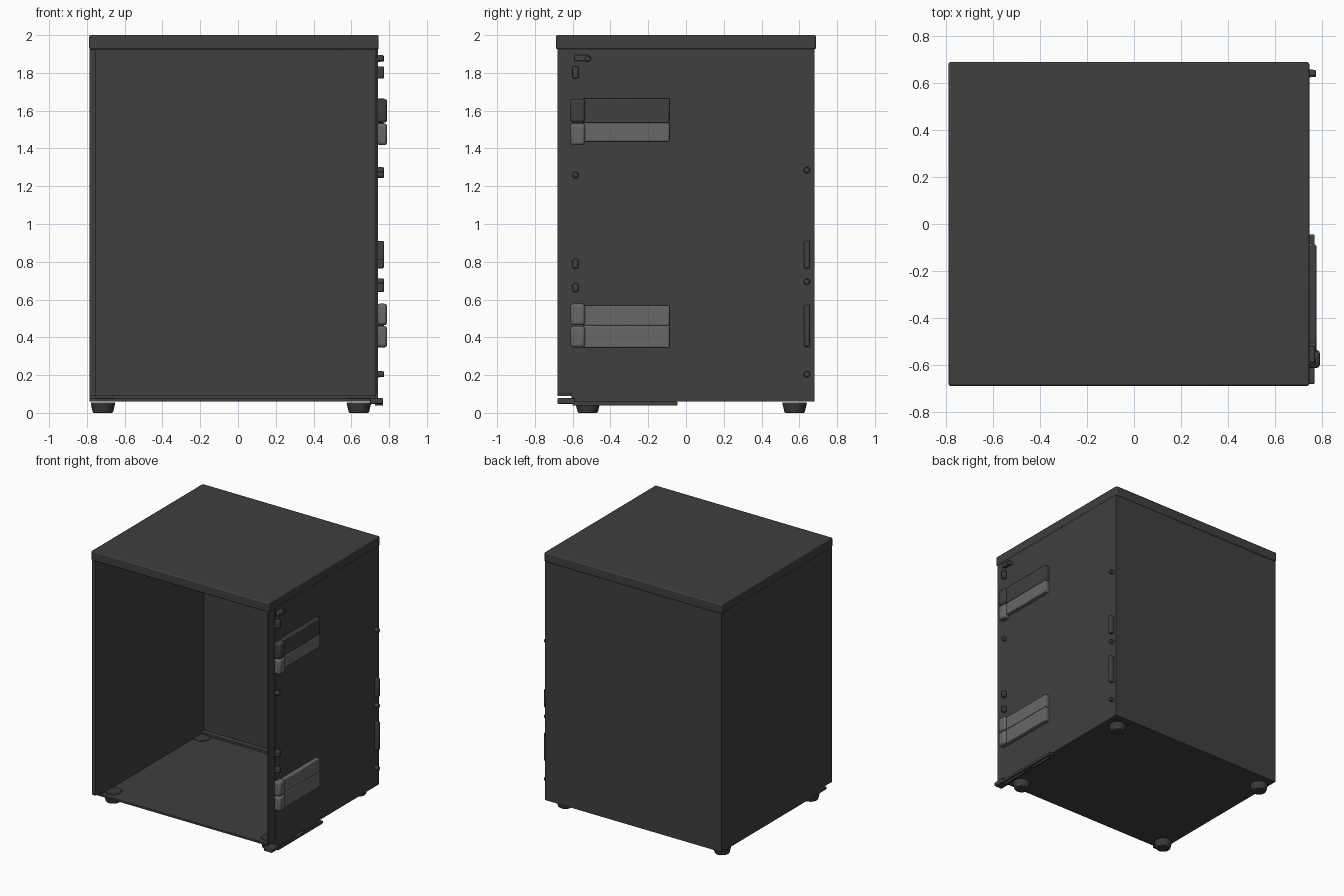
import bpy
import bmesh
from mathutils import Matrix

cube = bpy.data.objects.get("Cube")
if cube:
    bpy.data.objects.remove(cube, do_unlink=True)


def material(name, grey):
    mat = bpy.data.materials.new(name)
    mat.use_nodes = True
    colour = (grey, grey, grey, 1)
    mat.diffuse_color = colour
    mat.node_tree.nodes["Principled BSDF"].inputs["Base Color"].default_value = colour
    return mat


CHARCOAL = material("charcoal", 0.05)
STEEL = material("steel_grey", 0.135)
RUBBER = material("dark_rubber", 0.042)


def finish(name, bm, mat, bevel=0, segments=2):
    mesh = bpy.data.meshes.new(name)
    bm.to_mesh(mesh)
    bm.free()
    mesh.materials.append(mat)
    obj = bpy.data.objects.new(name, mesh)
    bpy.context.collection.objects.link(obj)
    if bevel:
        mod = obj.modifiers.new("rounded_edges", "BEVEL")
        mod.width = bevel
        mod.segments = segments
    bpy.ops.object.select_all(action="DESELECT")
    bpy.context.view_layer.objects.active = obj
    obj.select_set(True)
    bpy.ops.object.shade_smooth_by_angle()
    return obj


def box(name, xs, ys, zs, mat=CHARCOAL, bevel=0.0):
    bm = bmesh.new()
    bmesh.ops.create_cube(bm, size=1)
    for v in bm.verts:
        v.co = [(r[0] + r[1]) / 2 + c * (r[1] - r[0])
                for c, r in zip(v.co, (xs, ys, zs))]
    return finish(name, bm, mat, bevel)


def cylinder(name, centre, r_low, r_high, depth, mat, axis="Z", bevel=0.0):
    bm = bmesh.new()
    turn = Matrix.Rotation(1.5708, 4, "Y") if axis == "X" else Matrix()
    bmesh.ops.create_cone(bm, cap_ends=True, segments=24, radius1=r_low,
                          radius2=r_high, depth=depth,
                          matrix=Matrix.Translation(centre) @ turn)
    return finish(name, bm, mat, bevel)


# Cabinet shell, open at the front
LEFT, RIGHT, FRONT, BACK = 0.742, -0.785, -0.605, 0.68
TOP = 1.93
box("top_panel", (-0.788, 0.745), (-0.688, 0.688), (1.925, 2.0), bevel=0.008)
box("left_wall", (LEFT - 0.015, LEFT), (FRONT, BACK), (0.07, TOP))
box("right_wall", (RIGHT, RIGHT + 0.03), (FRONT, BACK), (0.06, TOP))
box("back_wall", (RIGHT, LEFT), (BACK - 0.02, BACK), (0.06, TOP))
box("floor_panel", (RIGHT, LEFT), (FRONT - 0.01, BACK), (0.06, 0.075))
box("floor_back_ledge", (RIGHT + 0.03, LEFT - 0.015), (BACK - 0.06, BACK - 0.02), (0.075, 0.092))

# Front edge strips
box("left_front_strip", (LEFT - 0.012, LEFT - 0.002), (-0.68, FRONT), (0.1, TOP))
box("right_front_strip", (RIGHT, RIGHT + 0.03), (-0.68, FRONT), (0.09, TOP))

# Feet and their rings showing through the floor
for side, x in (("right", -0.715), ("left", 0.64)):
    for end, y in (("front", -0.52), ("back", 0.575)):
        cylinder(f"{end}_{side}_foot", (x, y, 0.028), 0.053, 0.066, 0.056, RUBBER, bevel=0.006)
        cylinder(f"{end}_{side}_foot_cap", (x, y, 0.077), 0.062, 0.06, 0.006, RUBBER)

# Hinges: each has two stacked leaves with knuckles at the front
for name, low, middle, high, upper_mat in (
        ("upper", 1.415, 1.535, 1.665, CHARCOAL),
        ("lower", 0.345, 0.462, 0.58, STEEL)):
    for part, z0, z1, mat in (("bottom", low, middle, STEEL),
                              ("top", middle, high, upper_mat)):
        inset = 0.022 if name == "upper" and part == "bottom" else 0.0
        trim = 0.012 if name == "lower" and part == "top" else 0.0
        box(f"{name}_hinge_{part}_leaf", (0.735, 0.775), (-0.545, -0.088),
            (z0 + inset, z1 - trim), mat, 0.006)
        box(f"{name}_hinge_{part}_knuckle", (0.735, 0.79), (-0.612, -0.535),
            (z0 + 0.002, z1 - 0.002), mat, 0.014)

# Small pins and catches along both side edges
for i, (y, z) in enumerate(((0.64, 1.285), (0.64, 0.695), (0.64, 0.205),
                            (-0.585, 1.26), (-0.52, 1.875))):
    cylinder(f"side_pin_{i + 1}", (0.755, y, z), 0.017, 0.015, 0.036, CHARCOAL, "X", 0.004)
for i, (y, z0, z1) in enumerate(((0.64, 0.765, 0.91), (0.64, 0.35, 0.57),
                                 (-0.585, 1.77, 1.835), (-0.585, 0.765, 0.815),
                                 (-0.585, 0.64, 0.685))):
    box(f"side_catch_{i + 1}", (0.735, 0.773), (y - 0.015, y + 0.015), (z0, z1), bevel=0.007)
box("top_catch", (0.735, 0.77), (-0.59, -0.52), (1.862, 1.895), bevel=0.006)

# Slotted bar under the left side
for name, x0, x1 in (("inner", 0.725, 0.738), ("outer", 0.755, 0.768)):
    box(f"bottom_bar_{name}_rail", (x0, x1), (-0.6, -0.05), (0.04, 0.06))
box("bottom_bar_front_end", (0.7, 0.768), (-0.68, -0.59), (0.048, 0.078), bevel=0.005)
box("bottom_bar_middle", (0.725, 0.768), (-0.36, -0.28), (0.04, 0.06))
box("bottom_bar_back_end", (0.725, 0.768), (-0.085, -0.045), (0.04, 0.06), bevel=0.004)
